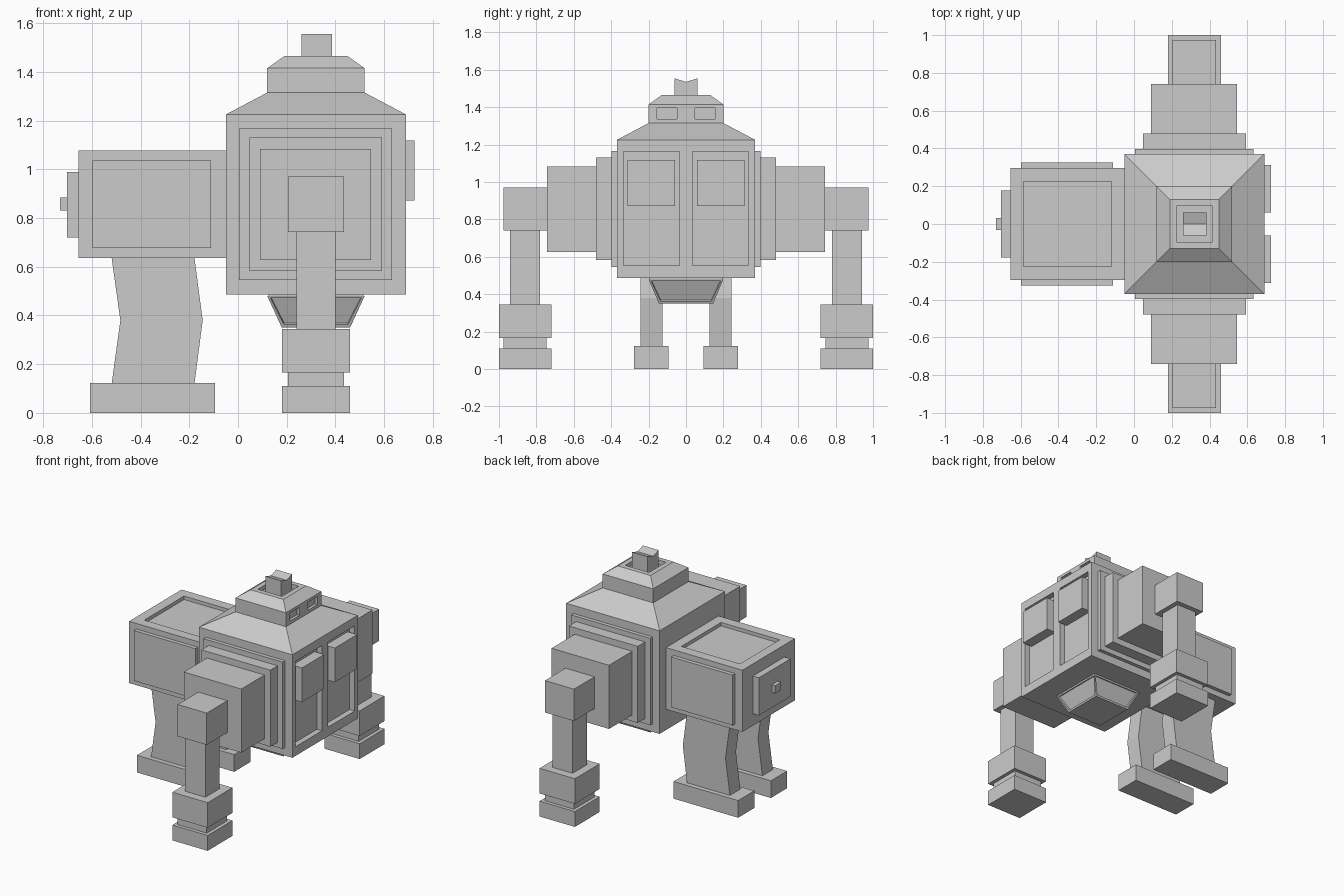
import bpy, bmesh

if "Cube" in bpy.data.objects:
    bpy.data.objects.remove(bpy.data.objects["Cube"])

grey = bpy.data.materials.new("grey")
grey.diffuse_color = (0.6, 0.6, 0.6, 1)
grey.use_nodes = True
grey.node_tree.nodes["Principled BSDF"].inputs["Base Color"].default_value = grey.diffuse_color


def finish(name, bm):
    bmesh.ops.recalc_face_normals(bm, faces=bm.faces)
    me = bpy.data.meshes.new(name)
    bm.to_mesh(me)
    bm.free()
    me.materials.append(grey)
    ob = bpy.data.objects.new(name, me)
    bpy.context.collection.objects.link(ob)
    return ob


def loft(name, rings, side_inset=None):
    """Stack of rectangles (x0, x1, y0, y1, z) joined into one solid."""
    bm = bmesh.new()
    loops = [[bm.verts.new(p) for p in ((x0, y0, z), (x1, y0, z), (x1, y1, z), (x0, y1, z))]
             for x0, x1, y0, y1, z in rings]
    sides = []
    for a, b in zip(loops, loops[1:]):
        for i in range(4):
            j = (i + 1) % 4
            sides.append(bm.faces.new((a[i], a[j], b[j], b[i])))
    bm.faces.new(loops[0])
    bm.faces.new(loops[-1])
    if side_inset:
        bmesh.ops.recalc_face_normals(bm, faces=bm.faces)
        bm.normal_update()
        bmesh.ops.inset_individual(bm, faces=sides, thickness=side_inset[0])
        bm.normal_update()
        bmesh.ops.inset_individual(bm, faces=sides, thickness=0.002, depth=-side_inset[1])
    return finish(name, bm)


def box(name, x0, x1, y0, y1, z0, z1):
    return loft(name, [(x0, x1, y0, y1, z0), (x0, x1, y0, y1, z1)])


def cut(ob, *dims):
    """Sink a rectangular pocket into an object."""
    cutter = box("pocket_cutter", *dims)
    cutter.hide_render = True
    mod = ob.modifiers.new("pocket", 'BOOLEAN')
    mod.operation, mod.solver, mod.object = 'DIFFERENCE', 'EXACT', cutter
    bpy.context.view_layer.objects.active = ob
    bpy.ops.object.modifier_apply(modifier=mod.name)
    bpy.data.objects.remove(cutter)


def pair(name, x0, x1, y0, y1, z0, z1):
    """Box mirrored to both sides of y = 0."""
    box(name + "_left", x0, x1, y0, y1, z0, z1)
    box(name + "_right", x0, x1, -y1, -y0, z0, z1)


# Main body with sloped shoulders and head
body = loft("body", [(-0.05, 0.69, -0.37, 0.37, 0.487),
                     (-0.05, 0.69, -0.37, 0.37, 1.225),
                     (0.12, 0.52, -0.2, 0.2, 1.315),
                     (0.12, 0.52, -0.2, 0.2, 1.415),
                     (0.19, 0.45, -0.13, 0.13, 1.465)])
for s in (-1, 1):
    y = sorted((s * 0.035, s * 0.335))
    cut(body, 0.65, 0.8, *y, 0.553, 1.163)          # chest panels
    y = sorted((s * 0.048, s * 0.155))
    cut(body, 0.50, 0.6, *y, 1.338, 1.395)          # eyes
cut(body, 0.225, 0.415, -0.095, 0.095, 1.435, 1.6)  # socket on top

# Chest blocks
pair("chest_block", 0.64, 0.725, 0.06, 0.313, 0.873, 1.118)

# Notched cap on top of the head
bm = bmesh.new()
profile = [(-0.062, 1.43), (0.062, 1.43), (0.062, 1.555), (0, 1.535), (-0.062, 1.555)]
f = bm.faces.new([bm.verts.new((0.26, y, z)) for y, z in profile])
ext = bmesh.ops.extrude_face_region(bm, geom=[f])["geom"]
bmesh.ops.translate(bm, vec=(0.125, 0, 0), verts=[v for v in ext if isinstance(v, bmesh.types.BMVert)])
bm.faces.ensure_lookup_table()
finish("head_cap", bm)

# Hopper under the body
loft("belly_hopper", [(0.18, 0.46, -0.145, 0.145, 0.35),
                      (0.12, 0.52, -0.2, 0.2, 0.48),
                      (0.12, 0.52, -0.2, 0.2, 0.49)][:2], side_inset=(0.016, 0.012))
box("hopper_neck", 0.125, 0.515, -0.195, 0.195, 0.475, 0.5)

# Stepped shoulders and front limbs
pair("shoulder_plate", 0.005, 0.632, 0.36, 0.397, 0.545, 1.167)
pair("shoulder_step", 0.047, 0.592, 0.39, 0.48, 0.582, 1.13)
pair("shoulder_block", 0.09, 0.546, 0.47, 0.742, 0.627, 1.083)
pair("arm_hub", 0.205, 0.435, 0.735, 0.975, 0.742, 0.97)
pair("arm", 0.24, 0.4, 0.78, 0.94, 0.34, 0.75)
pair("wrist", 0.18, 0.46, 0.72, 1.0, 0.165, 0.345)
pair("ankle", 0.205, 0.435, 0.745, 0.975, 0.1, 0.17)
pair("front_foot", 0.18, 0.46, 0.72, 1.0, 0, 0.11)

# Rear compartment with sunken roof, side plates and back hatch
rear = box("rear_body", -0.655, -0.04, -0.297, 0.297, 0.635, 1.077)
cut(rear, -0.585, -0.12, -0.225, 0.225, 1.052, 1.2)
pair("rear_side_plate", -0.597, -0.11, 0.29, 0.325, 0.677, 1.037)
box("rear_hatch", -0.703, -0.65, -0.178, 0.178, 0.72, 0.99)
box("hatch_knob", -0.73, -0.7, -0.033, 0.033, 0.83, 0.885)

# Bent rear legs and feet
for side, y0, y1 in (("left", 0.125, 0.243), ("right", -0.243, -0.125)):
    loft("rear_leg_" + side, [(-0.52, -0.18, y0, y1, 0.11),
                              (-0.483, -0.145, y0, y1, 0.38),
                              (-0.52, -0.18, y0, y1, 0.645)])
pair("rear_foot", -0.607, -0.095, 0.093, 0.277, 0, 0.123)
